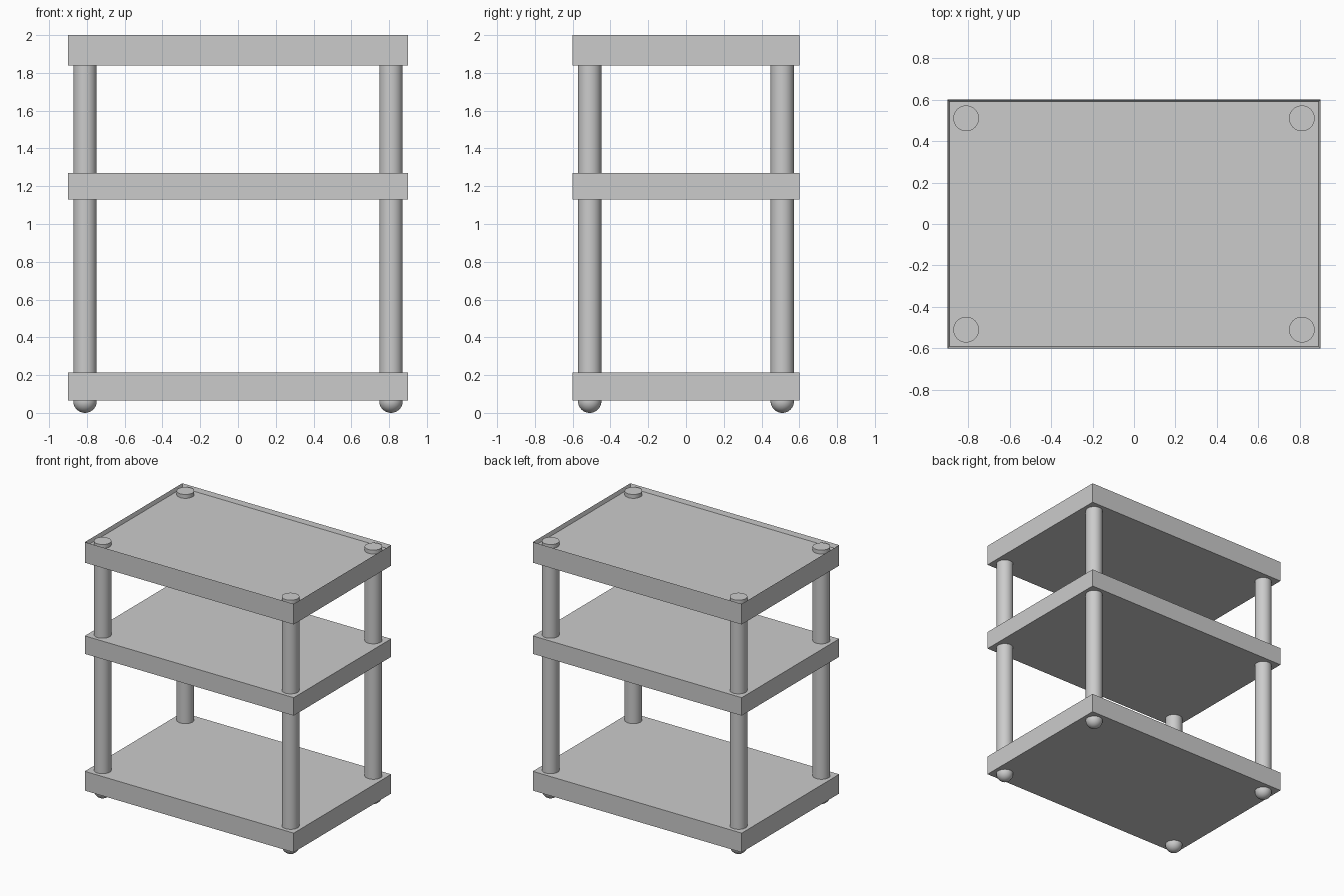
import bpy, bmesh
from mathutils import Vector, Matrix

if "Cube" in bpy.data.objects:
    bpy.data.objects.remove(bpy.data.objects["Cube"])

W, D = 1.8, 1.2          # shelf footprint
PX, PY, R = 0.81, 0.51, 0.062   # post position and radius


def finish(name, bm, smooth=False):
    mesh = bpy.data.meshes.new(name)
    bm.to_mesh(mesh)
    bm.free()
    obj = bpy.data.objects.new(name, mesh)
    bpy.context.collection.objects.link(obj)
    if smooth:
        bpy.context.view_layer.objects.active = obj
        obj.select_set(True)
        bpy.ops.object.shade_smooth_by_angle()
        obj.select_set(False)
    return obj


def shelf(name, z0, z1, rim=0.0, depth=0.0):
    bm = bmesh.new()
    mat = Matrix.LocRotScale(Vector((0, 0, (z0 + z1) / 2)), None, Vector((W, D, z1 - z0)))
    bmesh.ops.create_cube(bm, size=1, matrix=mat)
    if rim:
        # sunken panel inside a thin raised lip
        bm.normal_update()
        top = max(bm.faces, key=lambda f: f.calc_center_median().z)
        bmesh.ops.inset_region(bm, faces=[top], thickness=rim)
        bmesh.ops.translate(bm, verts=top.verts, vec=(0, 0, -depth))
    return finish(name, bm)


def post(name, x, y, z0, z1):
    bm = bmesh.new()
    bmesh.ops.create_cone(bm, cap_ends=True, segments=48, radius1=R, radius2=R,
                          depth=z1 - z0, matrix=Matrix.Translation((x, y, (z0 + z1) / 2)))
    return finish(name, bm, True)


def foot(name, x, y):
    bm = bmesh.new()
    bmesh.ops.create_uvsphere(bm, u_segments=48, v_segments=24, radius=R,
                              matrix=Matrix.Translation((x, y, R)))
    return finish(name, bm, True)


# Three shelves
shelf("bottom_shelf", 0.065, 0.215)
shelf("middle_shelf", 1.13, 1.27)
shelf("top_shelf", 1.84, 2.0, rim=0.013, depth=0.03)

# Corner posts, showing as pegs in the top tray, on rounded feet
for sx, side in ((-1, "left"), (1, "right")):
    for sy, end in ((-1, "front"), (1, "back")):
        post(f"{end}_{side}_post", sx * PX, sy * PY, R, 2.0)
        foot(f"{end}_{side}_foot", sx * PX, sy * PY)
